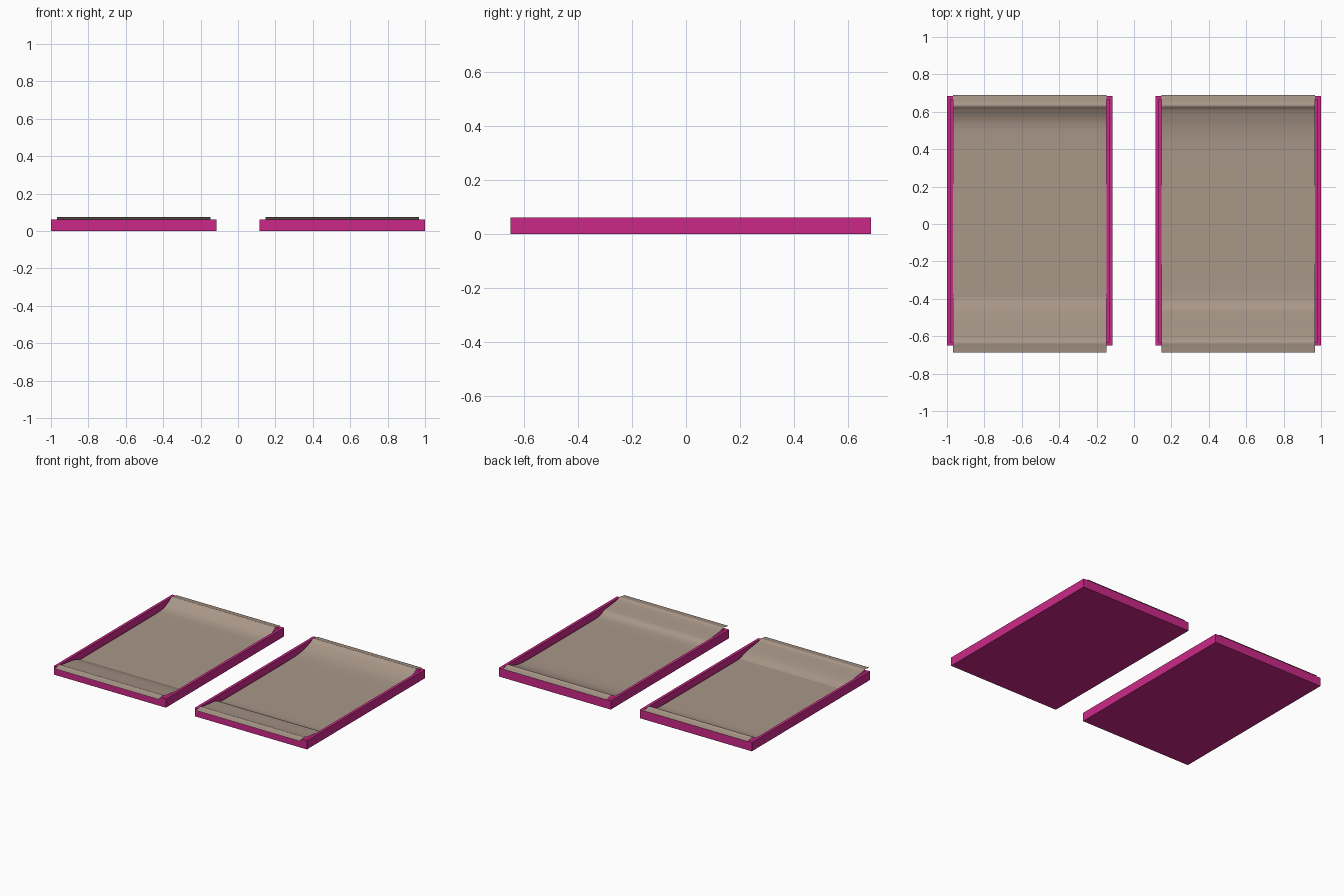
import bpy, bmesh

if "Cube" in bpy.data.objects:
    bpy.data.objects.remove(bpy.data.objects["Cube"])


def material(name, color):
    m = bpy.data.materials.new(name)
    m.diffuse_color = (*color, 1)
    m.use_nodes = True
    m.node_tree.nodes["Principled BSDF"].inputs["Base Color"].default_value = m.diffuse_color
    return m


PINK = material("magenta_plastic", (0.60, 0.022, 0.25))
CLOTH = material("beige_cloth", (0.40, 0.31, 0.25))
Y0, Y1, RIM, FLOOR, WALL = -0.65, 0.685, 0.062, 0.012, 0.028


def to_object(name, bm, mat):
    mesh = bpy.data.meshes.new(name)
    bm.to_mesh(mesh)
    bm.free()
    ob = bpy.data.objects.new(name, mesh)
    bpy.context.collection.objects.link(ob)
    mesh.materials.append(mat)
    return ob


def tray(name, x0, x1):
    # box whose top is inset and pushed down to leave a rim
    bm = bmesh.new()
    bmesh.ops.create_cube(bm, size=1)
    for v in bm.verts:
        v.co = ((x0 + x1) / 2 + v.co.x * (x1 - x0),
                (Y0 + Y1) / 2 + v.co.y * (Y1 - Y0), (v.co.z + 0.5) * RIM)
    bm.normal_update()
    top = max(bm.faces, key=lambda f: f.calc_center_median().z)
    bmesh.ops.inset_region(bm, faces=[top], thickness=WALL)
    hole = bmesh.ops.extrude_discrete_faces(bm, faces=[top])["faces"][0]
    for v in hole.verts:
        v.co.z = FLOOR
    bmesh.ops.recalc_face_normals(bm, faces=bm.faces)
    return to_object(name, bm, PINK)


def smooth_profile(pts, steps=8):
    # Catmull-Rom through the (y, z) points
    p = [pts[0]] + pts + [pts[-1]]
    out = []
    for i in range(1, len(p) - 2):
        for s in range(steps):
            t = s / steps
            out.append([0.5 * (2 * b + (c - a) * t + (2 * a - 5 * b + 4 * c - d) * t * t
                               + (3 * b - a - 3 * c + d) * t ** 3)
                        for a, b, c, d in zip(p[i - 1], p[i], p[i + 1], p[i + 2])])
    return out + [pts[-1]]


def sheet(name, x0, x1, pts):
    # thin cloth draped over the tray ends and lying on its floor
    bm = bmesh.new()
    rows = []
    for y, z in smooth_profile(pts):
        rows.append([bm.verts.new((x0 + (x1 - x0) * i / 8, y, z)) for i in range(9)])
    for a, b in zip(rows, rows[1:]):
        for i in range(8):
            bm.faces.new((a[i], a[i + 1], b[i + 1], b[i])).smooth = True
    return to_object(name, bm, CLOTH)


FRONT = [(-0.688, 0.065), (-0.66, 0.069), (-0.635, 0.073), (-0.61, 0.065), (-0.56, 0.058)]
BACK = [(0.61, 0.060), (0.632, 0.075), (0.655, 0.069), (0.69, 0.064)]
LEFT = FRONT + [(-0.50, 0.050), (-0.45, 0.040), (-0.40, 0.022), (-0.37, 0.020), (-0.2, 0.020),
                (0.2, 0.020), (0.46, 0.021), (0.53, 0.026), (0.57, 0.038)] + BACK
RIGHT = FRONT + [(-0.50, 0.052), (-0.455, 0.045), (-0.42, 0.028), (-0.36, 0.021), (-0.2, 0.020),
                 (0.2, 0.020), (0.42, 0.022), (0.51, 0.030), (0.57, 0.045)] + BACK

tray("left_tray", -1.0, -0.115)
tray("right_tray", 0.115, 1.0)
sheet("left_sheet", -0.968, -0.147, LEFT)
sheet("right_sheet", 0.147, 0.968, RIGHT)
